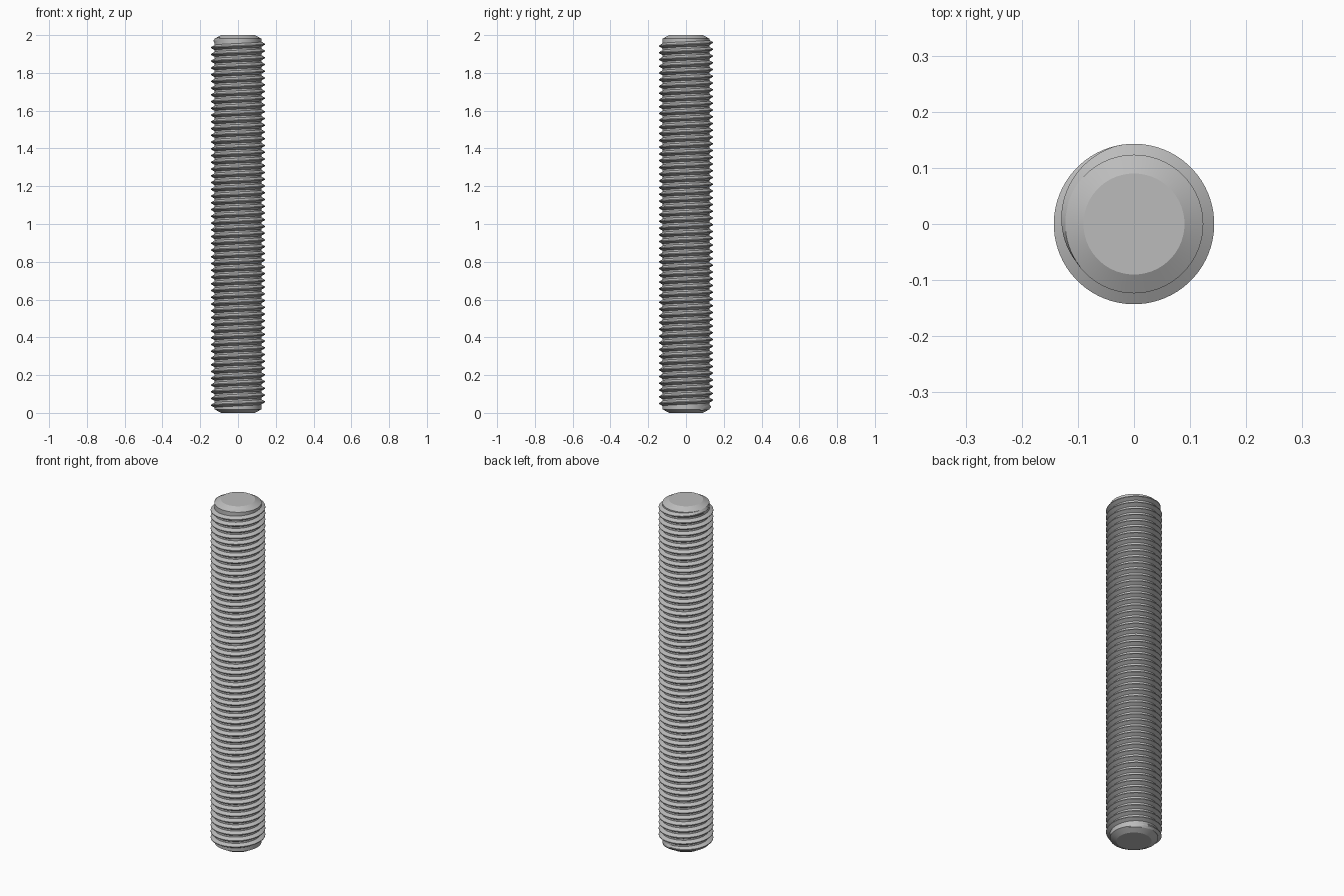
import bpy
import bmesh
import math

if "Cube" in bpy.data.objects:
    bpy.data.objects.remove(bpy.data.objects["Cube"], do_unlink=True)

LENGTH = 2.0
CORE_R = 0.1235
CREST_R = 0.143
PITCH = LENGTH / 56
TURNS = 54.5
SEGMENTS = 72                      # per turn
END_ANGLE = math.radians(218)      # where the thread dies out at the top
RUNOUT = math.radians(116)         # fade length at each end

steel = bpy.data.materials.new("steel grey")
steel.use_nodes = True
steel.diffuse_color = (0.5, 0.5, 0.5, 1)
steel.node_tree.nodes["Principled BSDF"].inputs["Base Color"].default_value = (0.5, 0.5, 0.5, 1)


def polar(radius, angle, z):
    return (radius * math.cos(angle), radius * math.sin(angle), z)


def loft(name, rings, closed):
    """Skin consecutive rows of points and cap both ends."""
    bm = bmesh.new()
    rows = [[bm.verts.new(p) for p in ring] for ring in rings]
    count = len(rows[0])
    for low, high in zip(rows, rows[1:]):
        for i in range(count if closed else count - 1):
            j = (i + 1) % count
            bm.faces.new((low[i], low[j], high[j], high[i]))
    bm.faces.new(rows[0])
    bm.faces.new(rows[-1])
    bmesh.ops.recalc_face_normals(bm, faces=bm.faces)
    mesh = bpy.data.meshes.new(name)
    bm.to_mesh(mesh)
    bm.free()
    mesh.materials.append(steel)
    obj = bpy.data.objects.new(name, mesh)
    bpy.context.collection.objects.link(obj)
    bpy.ops.object.select_all(action="DESELECT")
    obj.select_set(True)
    bpy.context.view_layer.objects.active = obj
    bpy.ops.object.shade_smooth_by_angle(angle=math.radians(25))
    return obj


# Plain core with a chamfer at both ends
profile = [(0.09, 0), (CORE_R, 0.019), (CORE_R, LENGTH - 0.019), (0.09, LENGTH)]
loft("rod_core",
     [[polar(r, math.tau * i / SEGMENTS, z) for i in range(SEGMENTS)] for r, z in profile],
     True)

# Right-hand helical ridge with a trapezoid section, fading into the core at each end
steps = round(TURNS * SEGMENTS)
root_r = CORE_R - 0.001
ridge = []
for k in range(steps + 1):
    travel = math.tau * k / SEGMENTS
    to_end = math.tau * TURNS - travel
    angle = END_ANGLE - to_end
    z = LENGTH / 2 + PITCH * (travel / math.tau - TURNS / 2)
    height = min(1, travel / RUNOUT, to_end / RUNOUT)
    crest = root_r + max(height, 0.02) * (CREST_R - root_r)
    ridge.append([polar(root_r, angle, z - PITCH * 0.39),
                  polar(crest, angle, z - PITCH / 16),
                  polar(crest, angle, z + PITCH / 16),
                  polar(root_r, angle, z + PITCH * 0.39)])
loft("screw_thread", ridge, True)
